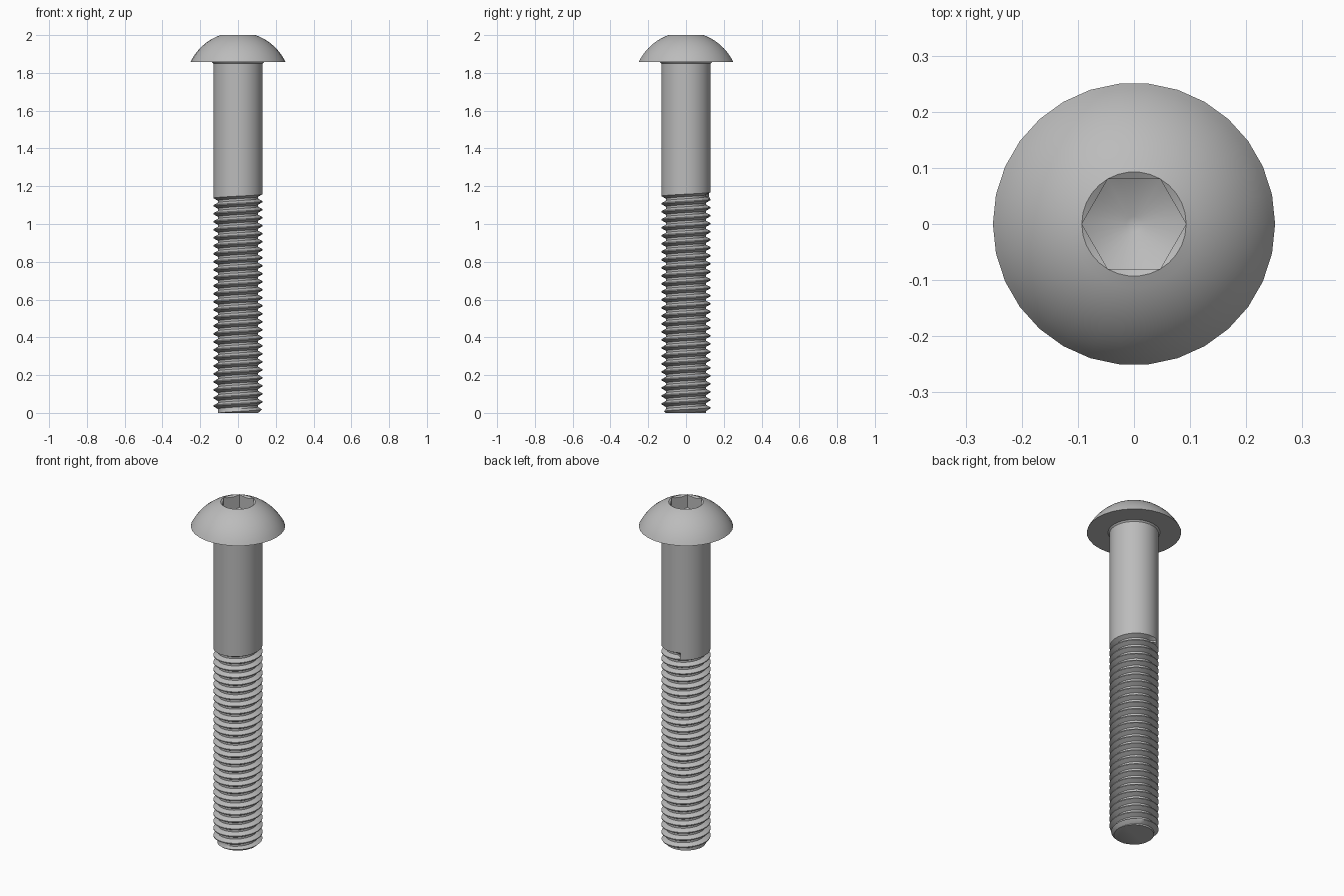
import bpy, bmesh
from math import pi, sin, cos, radians, atan2, hypot, floor

cube = bpy.data.objects.get("Cube")
if cube:
    bpy.data.objects.remove(cube)

steel = bpy.data.materials.new("grey steel")
steel.use_nodes = True
grey = (0.5, 0.5, 0.5, 1)
steel.diffuse_color = grey
steel.node_tree.nodes["Principled BSDF"].inputs["Base Color"].default_value = grey

HEAD_R, HEAD_Z, TOP = 0.2515, 1.858, 2.0
SHANK_R, ROOT_R = 0.131, 0.106
FLAT, RIM = 0.0805, 0.093          # socket half width and rim radius
PITCH, THREAD_Z = 0.0424, 1.158


def finish(name, bm, angle):
    bmesh.ops.remove_doubles(bm, verts=bm.verts, dist=0.0002)
    bmesh.ops.recalc_face_normals(bm, faces=bm.faces)
    mesh = bpy.data.meshes.new(name)
    bm.to_mesh(mesh)
    bm.free()
    mesh.materials.append(steel)
    ob = bpy.data.objects.new(name, mesh)
    bpy.context.collection.objects.link(ob)
    bpy.ops.object.select_all(action="DESELECT")
    ob.select_set(True)
    bpy.context.view_layer.objects.active = ob
    bpy.ops.object.shade_smooth_by_angle(angle=radians(angle))
    return ob


def lathe(bm, rings, sides):
    """Skin a list of functions angle -> (radius, height)."""
    grid = []
    for ring in rings:
        row = []
        for i in range(sides):
            a = 2 * pi * i / sides
            r, z = ring(a)
            row.append(bm.verts.new((r * cos(a), r * sin(a), z)))
        grid.append(row)
    for low, high in zip(grid, grid[1:]):
        for i in range(sides):
            j = (i + 1) % sides
            bm.faces.new((low[i], low[j], high[j], high[i]))
    return grid


def circle(r, z):
    return lambda a: (r, z)


def hexagon(a):
    return FLAT / cos(a % (pi / 3) - pi / 6)


# Domed head: underside, spherical dome, chamfered hex socket, drilled floor
drop = TOP - HEAD_Z
rise = (HEAD_R ** 2 - RIM ** 2 - drop ** 2) / (2 * drop)
ball = hypot(HEAD_R, rise)
start, end = atan2(rise, HEAD_R), atan2(rise + drop, RIM)
rings = [circle(SHANK_R, HEAD_Z - 0.008), circle(SHANK_R + 0.008, HEAD_Z)]
for k in range(11):
    t = start + (end - start) * k / 10
    rings.append(circle(ball * cos(t), HEAD_Z - rise + ball * sin(t)))
rings += [
    lambda a: (hexagon(a), TOP - 0.6 * (RIM - hexagon(a))),
    lambda a: (hexagon(a), 1.87 + 0.577 * hexagon(a)),
    circle(0.014, 1.878),
]
bm = bmesh.new()
grid = lathe(bm, rings, 30)
bm.faces.new(grid[-1])
finish("domed_head", bm, 35)

# Plain shank
bm = bmesh.new()
lathe(bm, [circle(SHANK_R, THREAD_Z + 0.06), circle(SHANK_R, HEAD_Z)], 32)
finish("plain_shank", bm, 35)

# Threaded end: helical profile that runs out at the top, chamfered at the tip
SIDES = 32
PROFILE = [(0, SHANK_R), (5 / 16, ROOT_R), (9 / 16, ROOT_R), (7 / 8, SHANK_R)]
RUNOUT = radians(105)
TURNS = 30


def thread_column(bm, i):
    col = []
    for turn in range(-TURNS, 3):
        angle = 2 * pi * (i / SIDES + turn)
        # profile runs upward, ending on the groove's upper edge
        for offset, r in reversed(PROFILE):
            z = THREAD_Z + PITCH * (angle / (2 * pi) - offset)
            if angle > RUNOUT:
                r = SHANK_R
            z = min(max(z, 0), THREAD_Z + 0.06)
            r = min(r, 0.108 + z)
            if z == 0:
                r = 0.106
            a = 2 * pi * i / SIDES
            col.append(bm.verts.new((r * cos(a), r * sin(a), z)))
    return col


bm = bmesh.new()
cols = [thread_column(bm, i) for i in range(SIDES)]
step = len(PROFILE)
for i in range(SIDES):
    a, b = cols[i], cols[(i + 1) % SIDES]
    shift = step if i == SIDES - 1 else 0
    for k in range(len(a) - 1 - shift):
        bm.faces.new((a[k], b[k + shift], b[k + 1 + shift], a[k + 1]))
bmesh.ops.remove_doubles(bm, verts=bm.verts, dist=0.0002)
tip = [v for v in bm.verts if v.co.z < 0.0001]
tip.sort(key=lambda v: atan2(v.co.y, v.co.x))
bm.faces.new(tip)
finish("threaded_end", bm, 35)
